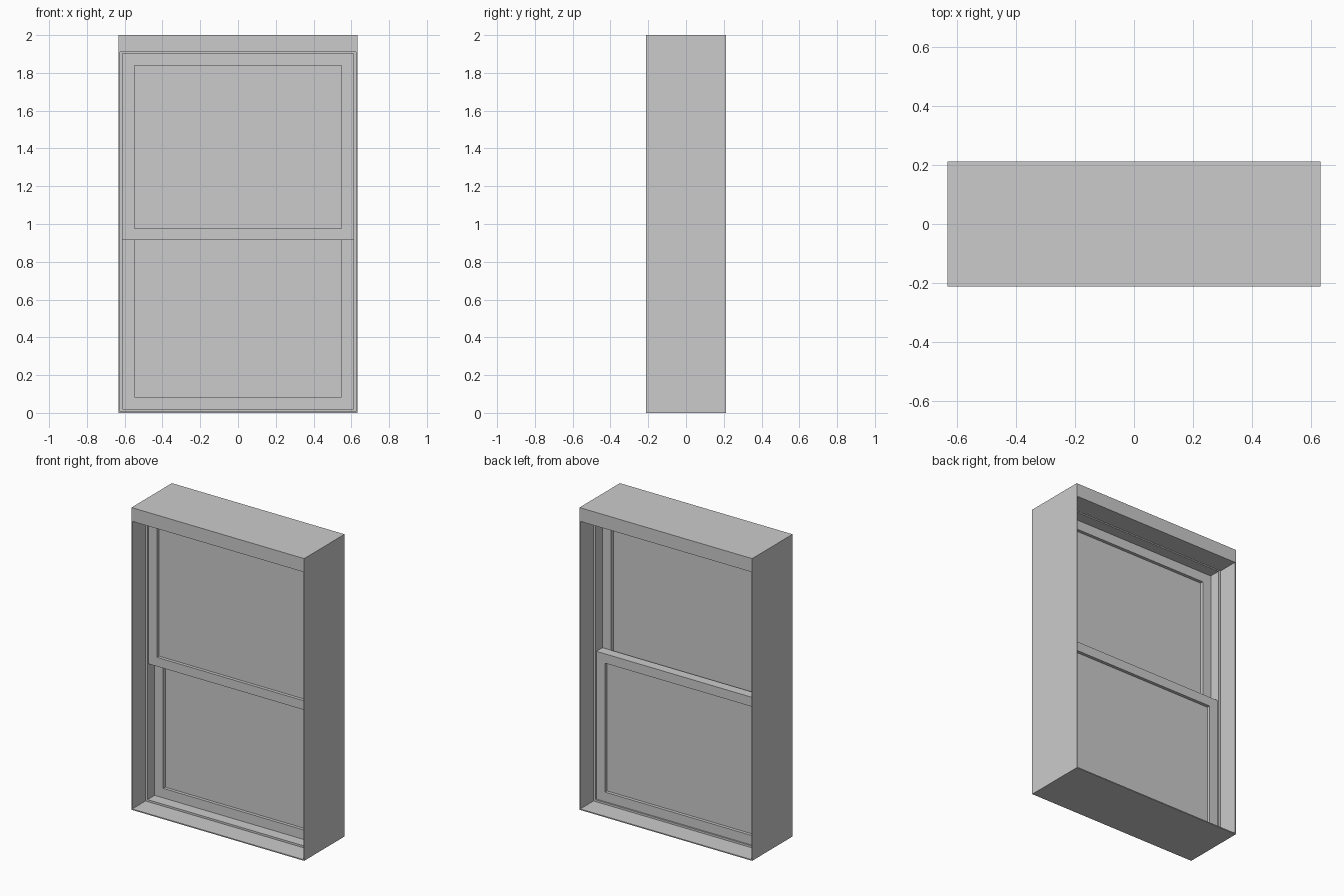
import bpy, bmesh

if "Cube" in bpy.data.objects:
    bpy.data.objects.remove(bpy.data.objects["Cube"])


def finish(name, bm):
    bmesh.ops.recalc_face_normals(bm, faces=bm.faces)
    mesh = bpy.data.meshes.new(name)
    bm.to_mesh(mesh)
    bm.free()
    obj = bpy.data.objects.new(name, mesh)
    bpy.context.collection.objects.link(obj)
    return obj


def rect(bm, half_w, z0, z1, y):
    return [bm.verts.new((x, y, z)) for x, z in
            ((-half_w, z0), (half_w, z0), (half_w, z1), (-half_w, z1))]


def ring(name, outer, inner, y0, y1):
    """Rectangular frame; outer and inner are (half width, bottom, top)."""
    bm = bmesh.new()
    loops = [rect(bm, *outer, y0), rect(bm, *inner, y0),
             rect(bm, *inner, y1), rect(bm, *outer, y1)]
    for a, b in zip(loops, loops[1:] + loops[:1]):
        for i in range(4):
            j = (i + 1) % 4
            bm.faces.new((a[i], a[j], b[j], b[i]))
    return finish(name, bm)


def panel(name, size, y0, y1):
    """Solid pane; size is (half width, bottom, top)."""
    bm = bmesh.new()
    a, b = rect(bm, *size, y0), rect(bm, *size, y1)
    bm.faces.new(a)
    bm.faces.new(b)
    for i in range(4):
        j = (i + 1) % 4
        bm.faces.new((a[i], a[j], b[j], b[i]))
    return finish(name, bm)


def sash(name, z0, z1, glass_z0, glass_z1, y0, y1):
    opening = (0.548, glass_z0, glass_z1)
    ring(name + "_sash", (0.611, z0, z1), opening, y0, y1)
    panel(name + "_glass", opening, y0 + 0.021, y1 - 0.021)


# Deep outer casing with a tall head and thin jambs and sill
casing_opening = (0.626, 0.007, 1.91)
ring("casing", (0.632, 0.0, 2.0), casing_opening, -0.211, 0.211)

# Raised liner that holds both sashes
ring("sash_liner", casing_opening, (0.611, 0.02, 1.902), -0.073, 0.073)

# Upper sash sits towards the front, lower sash towards the back
sash("upper", 0.915, 1.902, 0.975, 1.838, -0.064, -0.001)
sash("lower", 0.02, 0.998, 0.083, 0.936, 0.001, 0.064)
